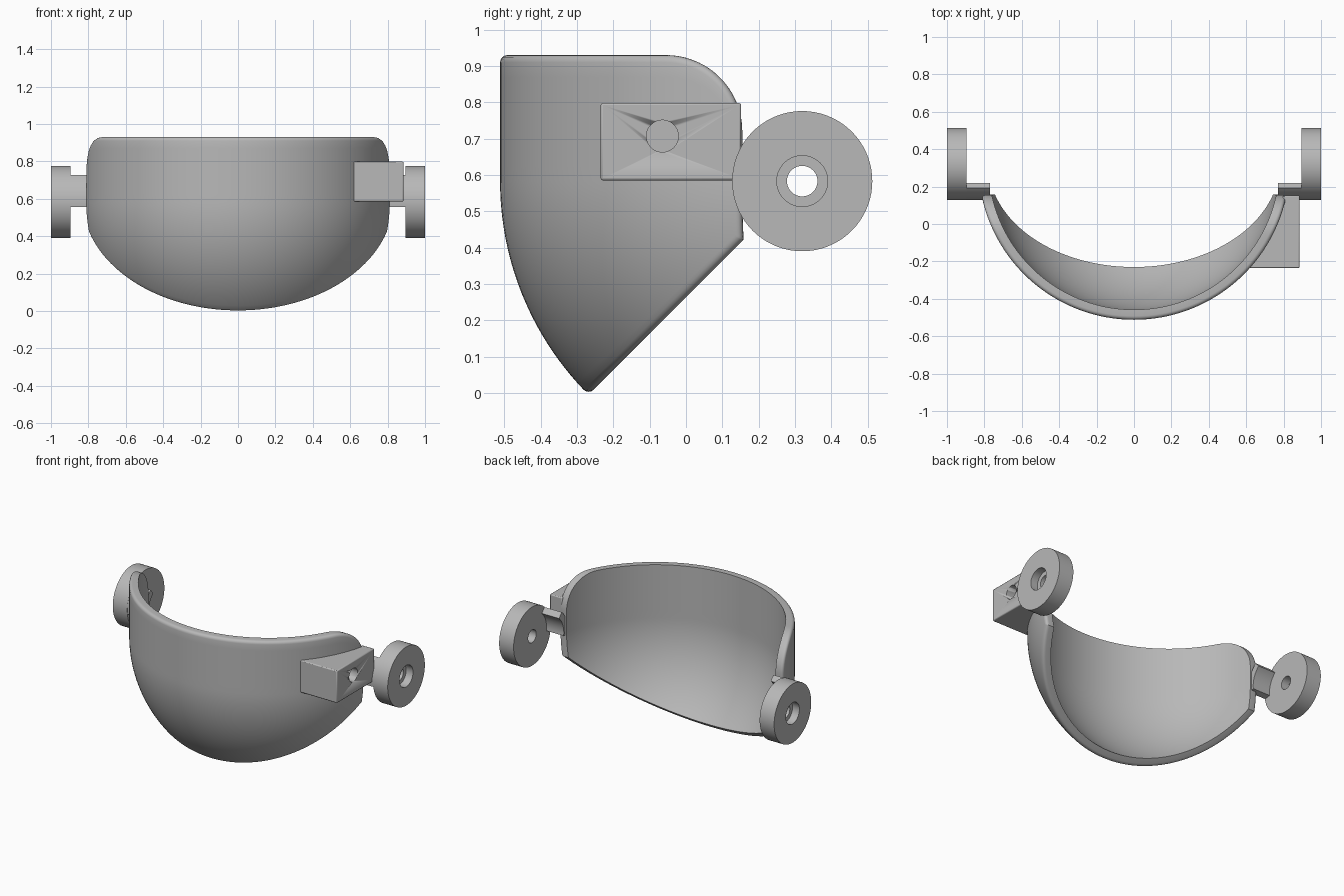
import bpy, bmesh
from math import sin, cos, tan, pi, sqrt, acos, atan, asin, radians

if "Cube" in bpy.data.objects:
    bpy.data.objects.remove(bpy.data.objects["Cube"])

grey = bpy.data.materials.new("plain_grey")
grey.use_nodes = True
GREY = (0.48, 0.48, 0.48, 1)
grey.diffuse_color = GREY
grey.node_tree.nodes["Principled BSDF"].inputs["Base Color"].default_value = GREY

PIVOT_Y, PIVOT_Z = 0.32, 0.583      # hinge axis, also the centre of the shell
OUTER, INNER = 0.832, 0.778         # shell radii
TOP, BACK, CORNER = 0.93, 0.155, 0.21
FILLET = 0.02


def finish(name, bm, cutter=None, bevel=0):
    bmesh.ops.recalc_face_normals(bm, faces=bm.faces)
    mesh = bpy.data.meshes.new(name)
    bm.to_mesh(mesh)
    bm.free()
    mesh.materials.append(grey)
    obj = bpy.data.objects.new(name, mesh)
    bpy.context.collection.objects.link(obj)
    if bevel:
        mod = obj.modifiers.new("edges", "BEVEL")
        mod.width, mod.segments, mod.limit_method = bevel, 2, "ANGLE"
        mod.angle_limit = radians(40)
    if cutter:
        mod = obj.modifiers.new("hole", "BOOLEAN")
        mod.operation, mod.object, mod.solver = "DIFFERENCE", cutter, "EXACT"
    bpy.ops.object.select_all(action="DESELECT")
    obj.select_set(True)
    bpy.context.view_layer.objects.active = obj
    bpy.ops.object.shade_smooth_by_angle(angle=radians(32))
    return obj


def prism(name, points, offset, **options):
    """Extrude a closed outline along an offset."""
    bm = bmesh.new()
    face = bm.faces.new([bm.verts.new(p) for p in points])
    new = bmesh.ops.extrude_face_region(bm, geom=[face])["geom"]
    verts = [v for v in new if isinstance(v, bmesh.types.BMVert)]
    bmesh.ops.translate(bm, verts=verts, vec=offset)
    return finish(name, bm, **options)


# Shell: upright cylinder over a sphere, trimmed by a slanted plane below
COLUMNS, STRAIGHT, ROUND = 96, 8, 24


def shell_grid(bm, radius, inset):
    """Columns of vertices on one skin, pulled back from the rim by inset."""
    grid = []
    end = acos((PIVOT_Y - BACK + inset) / radius)
    for i in range(COLUMNS + 1):
        a = end * sin((i / COLUMNS - 0.5) * pi)
        y = PIVOT_Y - radius * cos(a)
        over = max(0, y - (BACK - CORNER))
        top = TOP - CORNER + sqrt(max(0, (CORNER - inset) ** 2 - over ** 2))
        c = cos(a)
        low = atan(c) - asin(inset * sqrt(2) / radius / sqrt(1 + c * c))
        path = [(radius, top + (PIVOT_Z - top) * j / STRAIGHT) for j in range(STRAIGHT)]
        for j in range(ROUND + 1):
            t = low * j / ROUND
            path.append((radius * cos(t), PIVOT_Z - radius * sin(t)))
        grid.append([bm.verts.new((r * sin(a), PIVOT_Y - r * c, z)) for r, z in path])
    return grid


def fill(bm, grid):
    for p, q in zip(grid, grid[1:]):
        for j in range(len(p) - 1):
            bm.faces.new((p[j], p[j + 1], q[j + 1], q[j]))


def rim(grid):
    return (grid[0] + [c[-1] for c in grid[1:-1]] + grid[-1][::-1]
            + [c[0] for c in grid[-2:0:-1]])


bm = bmesh.new()
steps = [k * pi / 8 for k in range(5)]
layers = [shell_grid(bm, OUTER - FILLET * (1 - cos(s)), FILLET * (1 - sin(s))) for s in steps]
layers.append(shell_grid(bm, INNER, 0))
fill(bm, layers[0])
fill(bm, layers[-1])
loops = [rim(g) for g in layers]
for p, q in zip(loops, loops[1:]):
    for k in range(len(p)):
        bm.faces.new((p[k - 1], p[k], q[k], q[k - 1]))
bmesh.ops.delete(bm, geom=[v for v in bm.verts if not v.link_faces], context="VERTS")
finish("shell", bm)


# Hinge discs with a stepped hole, and the curved arms carrying them
def hinge(side, label):
    bm = bmesh.new()
    profile = [(0.042, 0.895), (0.193, 0.895), (0.193, 1.0),
               (0.07, 1.0), (0.07, 0.95), (0.042, 0.95)]
    count = 72
    rings = []
    for i in range(count):
        a = 2 * pi * i / count
        rings.append([bm.verts.new((side * x, PIVOT_Y + r * cos(a), PIVOT_Z + r * sin(a)))
                      for r, x in profile])
    for i in range(count):
        p, q = rings[i - 1], rings[i]
        for j in range(len(profile)):
            bm.faces.new((p[j - 1], p[j], q[j], q[j - 1]))
    finish(label + "_hinge_disc", bm)

    angles = [radians(132 + 56 * k / 12) for k in range(13)]
    arc = [(0.192, a) for a in angles] + [(0.15, a) for a in reversed(angles)]
    prism(label + "_hinge_arm",
          [(side * 0.77, PIVOT_Y + r * cos(a), PIVOT_Z + r * sin(a)) for r, a in arc],
          (side * 0.13, 0, 0))


hinge(1, "left")
hinge(-1, "right")

# Side block with a blind round hole, its inner face following the shell
drill = prism("hole_cutter",
              [(0.77, -0.065 + 0.044 * cos(k * pi / 20), 0.707 + 0.044 * sin(k * pi / 20))
               for k in range(40)], (0.2, 0, 0))
drill.hide_render = True
drill.hide_viewport = True
front, back, seat = -0.235, 0.152, 0.815
curve = [back + (front - back) * k / 16 for k in range(17)]
outline = [(0.885, front), (0.885, back)]
outline += [(sqrt(seat ** 2 - (PIVOT_Y - y) ** 2), y) for y in curve]
prism("side_block", [(x, y, 0.585) for x, y in outline], (0, 0, 0.213),
      cutter=drill, bevel=0.006)
